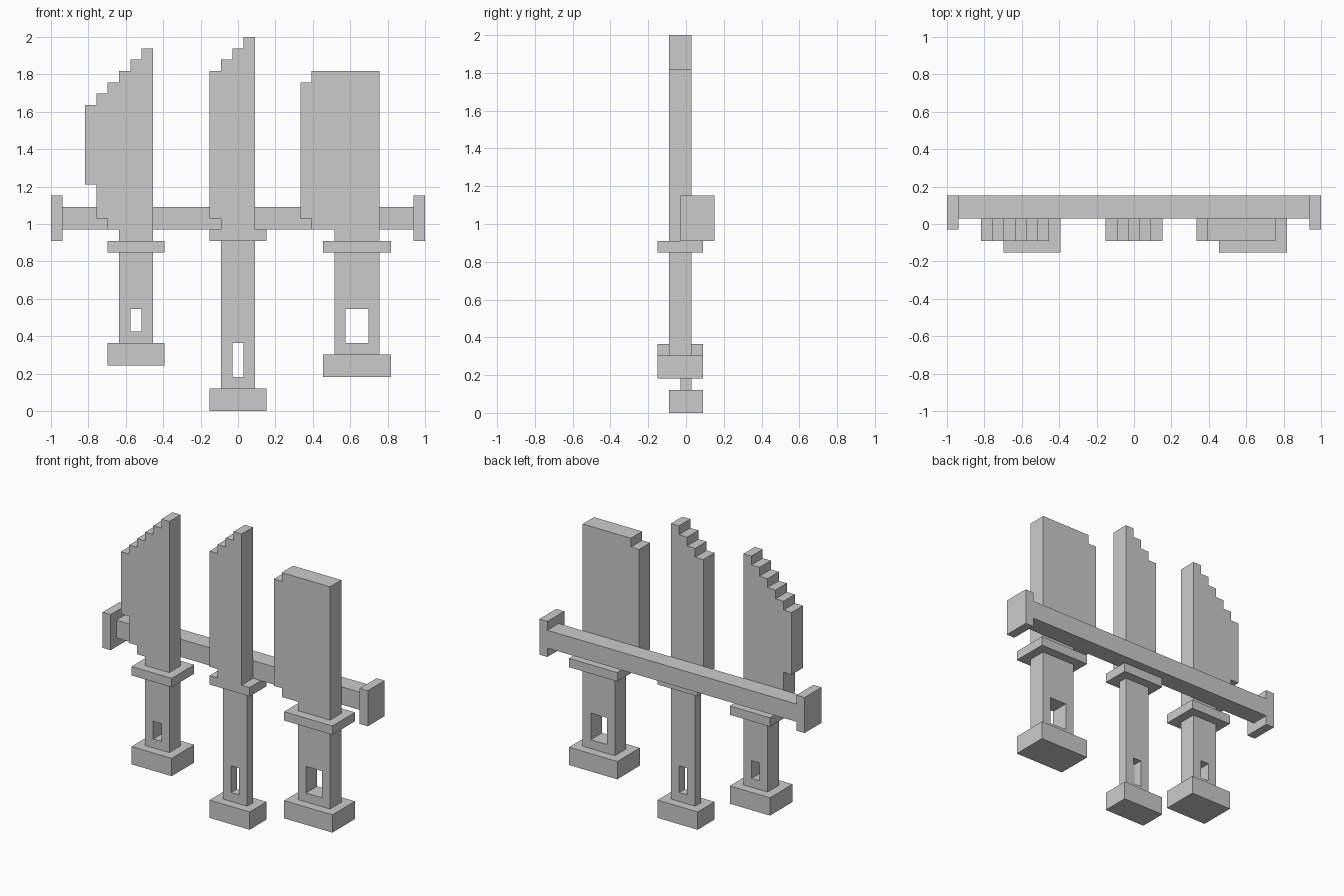
import bpy, bmesh

if "Cube" in bpy.data.objects:
    bpy.data.objects.remove(bpy.data.objects["Cube"])

U = 2 / 33  # one block; positions below count blocks from left, front and bottom


def point(x, y, z):
    return (x * U - 1, (y - 2.5) * U, z * U)


def solid(name, faces, y0, y1):
    """Extrude front-view faces (lists of x, z) from y0 to y1."""
    bm = bmesh.new()
    verts = {}
    for face in faces:
        for x, z in face:
            if (x, z) not in verts:
                verts[x, z] = bm.verts.new(point(x, y0, z))
        bm.faces.new([verts[p] for p in face])
    ext = bmesh.ops.extrude_face_region(bm, geom=bm.faces[:])
    moved = [v for v in ext["geom"] if isinstance(v, bmesh.types.BMVert)]
    bmesh.ops.translate(bm, verts=moved, vec=(0, (y1 - y0) * U, 0))
    bmesh.ops.recalc_face_normals(bm, faces=bm.faces[:])
    mesh = bpy.data.meshes.new(name)
    bm.to_mesh(mesh)
    bm.free()
    obj = bpy.data.objects.new(name, mesh)
    bpy.context.collection.objects.link(obj)
    return obj


def rect(x0, x1, z0, z1):
    return [(x0, z0), (x1, z0), (x1, z1), (x0, z1)]


def box(name, x, y, z):
    return solid(name, [rect(*x, *z)], *y)


def blade(name, columns):
    """Stepped blade from columns of (x0, x1, bottom, top)."""
    lower = [p for x0, x1, b, t in columns for p in ((x0, b), (x1, b))]
    upper = [p for x0, x1, b, t in reversed(columns) for p in ((x1, t), (x0, t))]
    outline = list(dict.fromkeys(lower + upper))
    return solid(name, [outline], 1, 3)


def handle(name, x, y, z, hole_x, hole_z):
    """Grip with a rectangular hole right through it."""
    a, b = rect(*x, *z), rect(*hole_x, *hole_z)
    faces = [[a[i], a[(i + 1) % 4], b[(i + 1) % 4], b[i]] for i in range(4)]
    return solid(name, faces, *y)


# Wall rack: rail and end caps
box("rack_rail", (1, 32), (3, 5), (16, 18))
for side, x in (("left", 0), ("right", 32)):
    box(f"rack_cap_{side}", (x, x + 1), (2, 5), (15, 19))

# Left knife, curved wide tip
blade("left_blade", [(3, 4, 20, 27), (4, 5, 17, 28), (5, 6, 16, 29),
                     (6, 7, 15, 30), (7, 8, 15, 31), (8, 9, 15, 32)])
box("left_guard", (5, 10), (0, 4), (14, 15))
handle("left_handle", (6, 9), (1, 3), (6, 14), (7, 8), (7, 9))
box("left_pommel", (5, 10), (0, 4), (4, 6))

# Middle knife, narrow with thin handle
blade("middle_blade", [(14, 15, 17, 30), (15, 16, 16, 31),
                       (16, 17, 16, 32), (17, 18, 16, 33)])
box("middle_guard", (14, 19), (1, 4), (15, 16))
handle("middle_handle", (15, 18), (2, 3), (2, 15), (16, 17), (3, 6))
box("middle_pommel", (14, 19), (1, 4), (0, 2))

# Right cleaver
blade("right_blade", [(22, 23, 17, 29), (23, 25, 16, 30), (25, 29, 15, 30)])
box("right_guard", (24, 30), (0, 4), (14, 15))
handle("right_handle", (25, 29), (1, 3), (5, 14), (26, 28), (6, 9))
box("right_pommel", (24, 30), (0, 4), (3, 5))
